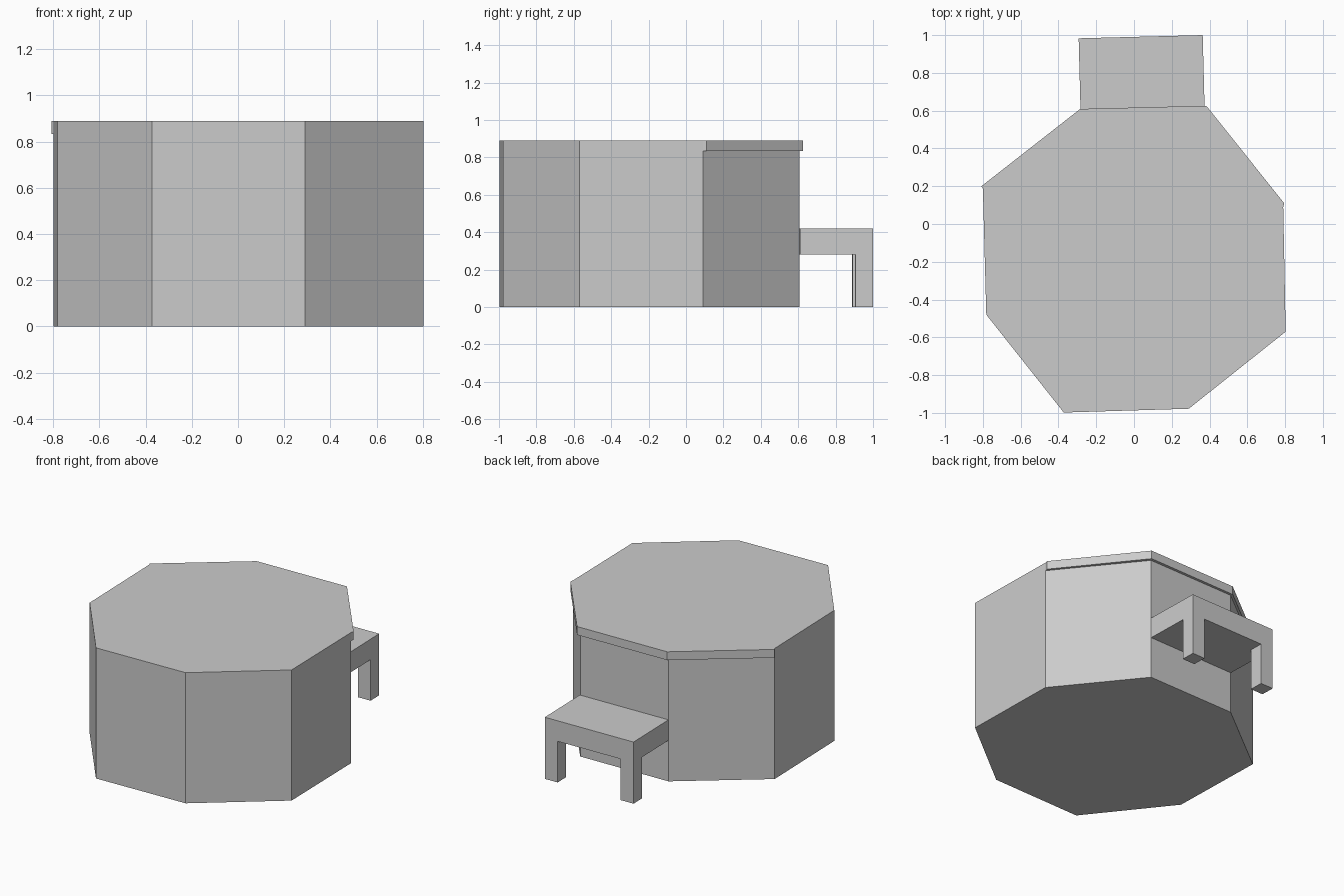
import bpy
import bmesh
from mathutils import Vector

if "Cube" in bpy.data.objects:
    bpy.data.objects.remove(bpy.data.objects["Cube"])


def prism(name, outline, z0, z1):
    """Extrude a plan outline (counter-clockwise) from z0 to z1."""
    bm = bmesh.new()
    base = bm.faces.new([bm.verts.new((p[0], p[1], z0)) for p in outline])
    ext = bmesh.ops.extrude_face_region(bm, geom=[base], use_keep_orig=True)
    top = [v for v in ext["geom"] if isinstance(v, bmesh.types.BMVert)]
    bmesh.ops.translate(bm, verts=top, vec=(0, 0, z1 - z0))
    bmesh.ops.recalc_face_normals(bm, faces=bm.faces)
    mesh = bpy.data.meshes.new(name)
    bm.to_mesh(mesh)
    bm.free()
    obj = bpy.data.objects.new(name, mesh)
    bpy.context.collection.objects.link(obj)
    return obj


HEIGHT, RIM_Z = 0.89, 0.833

# Eight-sided tub body
back = [(0.79, 0.09), (0.372, 0.607), (-0.282, 0.592), (-0.80, 0.188)]
front = [(-0.782, -0.48), (-0.372, -0.998), (0.29, -0.978), (0.803, -0.57)]
prism("tub_body", back + front, 0, HEIGHT)

# Rim overhanging the three back walls
rim = [(0.795, 0.11), (0.383, 0.626), (-0.285, 0.609), (-0.808, 0.20)]
prism("back_rim", rim + back[::-1], RIM_Z, HEIGHT)

# Step at the back, laid out in its own slightly turned frame
origin = Vector((-0.293, 0.983))
across = Vector((0.657, 0.017)).normalized()
inward = Vector((across.y, -across.x))


def step_box(name, u0, u1, v0, v1, z0, z1):
    corners = [(u0, v1), (u1, v1), (u1, v0), (u0, v0)]
    prism(name, [origin + across * u + inward * v for u, v in corners], z0, z1)


WIDTH, DEPTH, LEG = 0.657, 0.39, 0.095
step_box("step_top", 0, WIDTH, 0, DEPTH, 0.28, 0.42)
for side, u in (("left", 0), ("right", WIDTH - LEG)):
    step_box("step_leg_" + side, u, u + LEG, 0, LEG, 0, 0.28)
